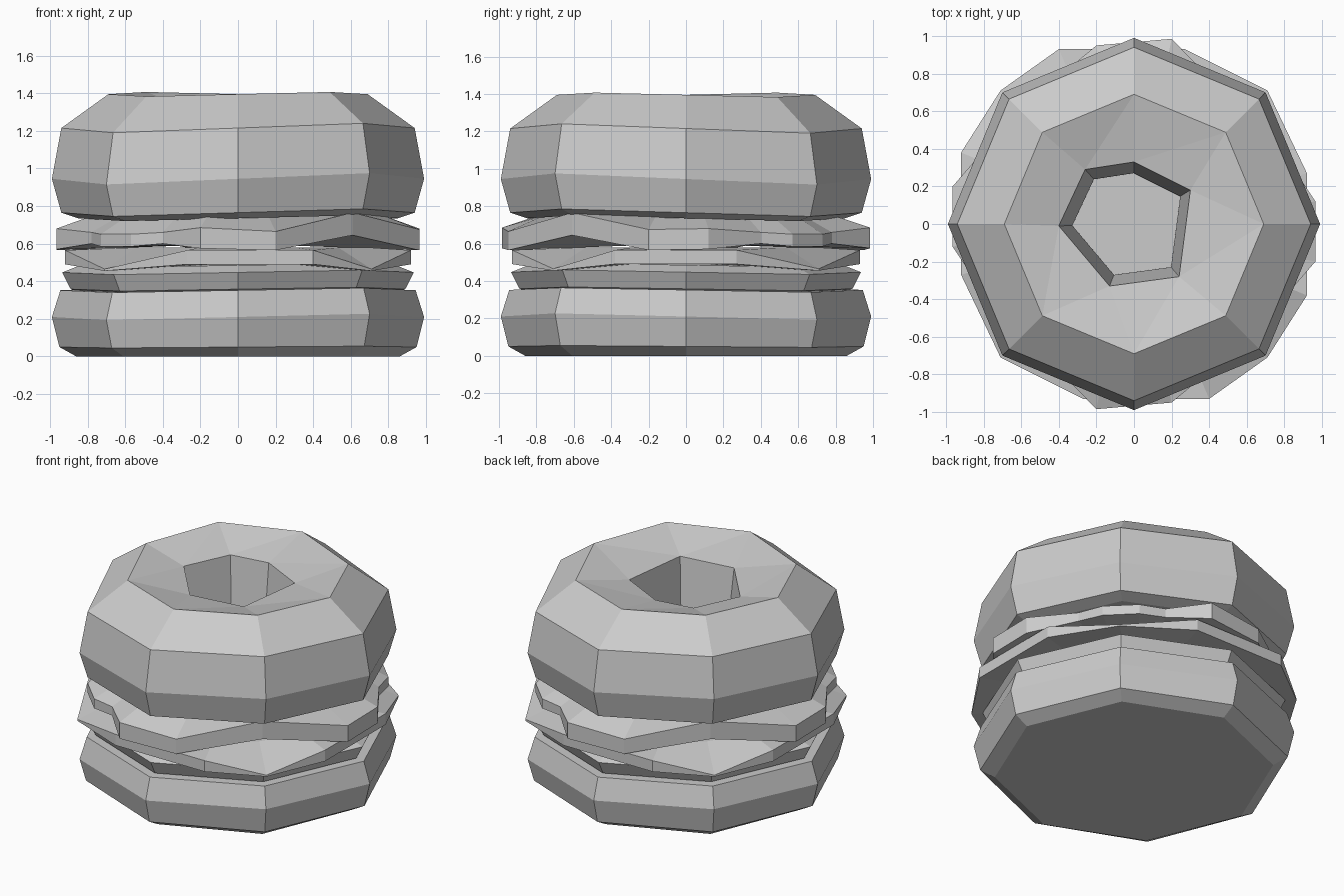
import bpy
import bmesh
from math import sin, cos, pi, atan2

cube = bpy.data.objects.get("Cube")
if cube:
    bpy.data.objects.remove(cube, do_unlink=True)

GREY = (0.6, 0.6, 0.6, 1)
mat = bpy.data.materials.new("plain_grey")
mat.use_nodes = True
mat.diffuse_color = GREY
mat.node_tree.nodes["Principled BSDF"].inputs["Base Color"].default_value = GREY

# Uneven six-sided outline shared by both bread holes
HOLE = [(0.30, 0.18), (0, 0.33), (-0.26, 0.29), (-0.40, -0.01), (-0.13, -0.33), (0.24, -0.28)]


def add_ring(bm, points):
    return [bm.verts.new(p) for p in points]


def octagon(radius, z, sag):
    """Eight points with a gentle saddle-shaped warp."""
    angles = [i * pi / 4 for i in range(8)]
    return [(radius * cos(a), radius * sin(a), z - sag * sin(2 * a)) for a in angles]


def loft(bm, rings):
    for low, high in zip(rings, rings[1:]):
        n = len(low)
        for i in range(n):
            j = (i + 1) % n
            bm.faces.new((low[i], low[j], high[j], high[i]))


def cap(bm, ring, z):
    centre = bm.verts.new((0, 0, z))
    for i, v in enumerate(ring):
        bm.faces.new((v, ring[(i + 1) % len(ring)], centre))


def bridge(bm, a, b):
    edges = [bm.edges.get((r[i - 1], r[i])) for r in (a, b) for i in range(len(r))]
    bmesh.ops.bridge_loops(bm, edges=edges)


def finish(bm, name):
    bmesh.ops.recalc_face_normals(bm, faces=bm.faces[:])
    mesh = bpy.data.meshes.new(name)
    bm.to_mesh(mesh)
    bm.free()
    mesh.materials.append(mat)
    obj = bpy.data.objects.new(name, mesh)
    bpy.context.collection.objects.link(obj)
    return obj


def bread(name, profile, hole):
    """Octagonal ring of bread: outer profile (radius, z, sag), hole (scale, z)."""
    bm = bmesh.new()
    outer = [add_ring(bm, octagon(*p)) for p in profile]
    inner = [add_ring(bm, [(x * s, y * s, z) for x, y in HOLE]) for s, z in hole]
    loft(bm, outer)
    loft(bm, inner)
    bridge(bm, outer[0], inner[0])
    bridge(bm, outer[-1], inner[-1])
    return finish(bm, name)


def slice_layer(name, half, bottom_z, top_z, inset):
    """Warped slice; half an outline (x, y, z, thickness) is repeated by a half turn."""
    outline = half + [(-x, -y, z, t) for x, y, z, t in half]
    bm = bmesh.new()
    low = add_ring(bm, [(x, y, z) for x, y, z, t in outline])
    high = add_ring(bm, [(x, y, z + t) for x, y, z, t in outline])
    shoulder = add_ring(bm, [(x * inset, y * inset, top_z) for x, y, z, t in outline])
    loft(bm, [low, high, shoulder])
    cap(bm, low, bottom_z)
    cap(bm, shoulder, top_z)
    return finish(bm, name)


# Bread halves
bread("bottom_bread",
      [(0.86, 0, 0), (0.95, 0.05, 0.005), (0.99, 0.21, 0.017), (0.945, 0.352, 0.012), (0.7, 0.35, 0.01)],
      [(1, 0), (0.85, 0.28)])
bread("top_bread",
      [(0.85, 0.735, 0.015), (0.94, 0.765, 0.02), (0.99, 0.945, 0.03), (0.94, 1.215, 0.025), (0.69, 1.395, 0.012)],
      [(0.82, 0.78), (1, 1.32)])

# Meat patty
bm = bmesh.new()
patty = [add_ring(bm, octagon(*p)) for p in
         [(0.7, 0.30, 0), (0.89, 0.358, 0.01), (0.935, 0.447, 0.012), (0.84, 0.485, 0.01)]]
loft(bm, patty)
cap(bm, patty[0], 0.30)
cap(bm, patty[-1], 0.5)
finish(bm, "patty")

# Cheese with drooping corners
slice_layer("cheese",
            [(0.92, -0.38, 0.49, 0.075), (0.92, 0.27, 0.49, 0.075), (0.71, 0.71, 0.455, 0.01),
             (0.27, 0.93, 0.49, 0.075), (-0.4, 0.93, 0.49, 0.075), (-0.71, 0.71, 0.455, 0.01)],
            0.49, 0.58, 0.75)

# Wavy egg
slice_layer("egg",
            [(0.965, -0.2, 0.565, 0.11), (0.965, 0.12, 0.57, 0.11), (0.78, 0.4, 0.6, 0.06),
             (0.73, 0.57, 0.585, 0.065), (0.57, 0.73, 0.585, 0.065), (0.4, 0.78, 0.6, 0.06),
             (0.2, 0.985, 0.575, 0.11), (-0.2, 0.95, 0.565, 0.1), (-0.61, 0.61, 0.645, 0.12)],
            0.6, 0.75, 0.8)
